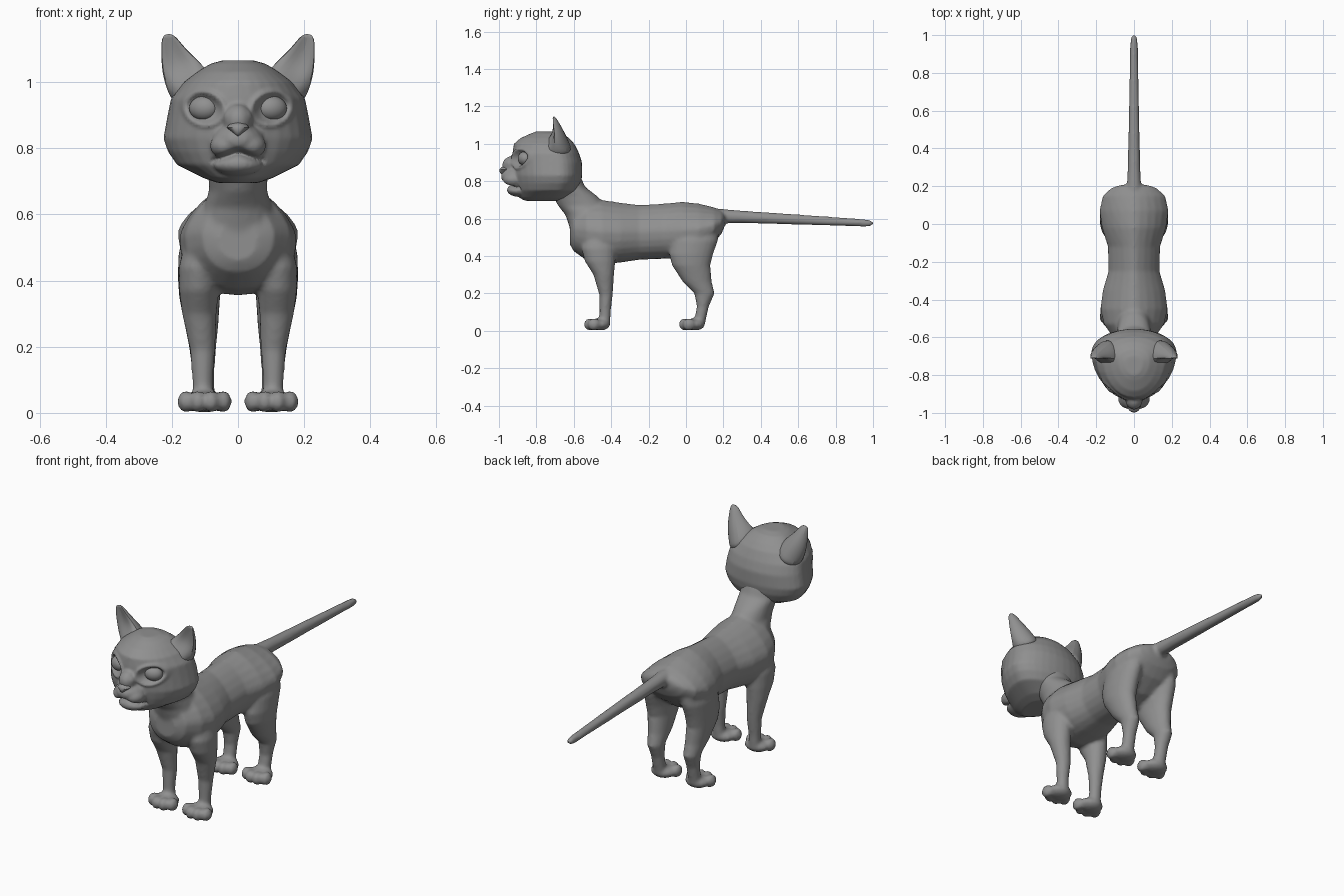
import bpy, bmesh, math
from mathutils import Vector, Matrix

if "Cube" in bpy.data.objects:
    bpy.data.objects.remove(bpy.data.objects["Cube"])

grey = bpy.data.materials.new("grey_fur")
grey.diffuse_color = (0.28, 0.28, 0.28, 1)
grey.use_nodes = True
grey.node_tree.nodes["Principled BSDF"].inputs["Base Color"].default_value = grey.diffuse_color


def spow(v, n):
    return math.copysign(abs(v) ** (2 / n), v)


def loft(bm, rings):
    """Skin a list of point rings and cap both ends."""
    rows = [[bm.verts.new(p) for p in r] for r in rings]
    n = len(rows[0])
    for a, b in zip(rows, rows[1:]):
        for i in range(n):
            j = (i + 1) % n
            bm.faces.new((a[i], a[j], b[j], b[i]))
    bm.faces.new(rows[0][::-1])
    bm.faces.new(rows[-1])


def ring_y(y, z0, z1, w, top=2.0, n=24):
    """Upright ring across y, with its own roundness on the upper half."""
    zc, h, pts = (z0 + z1) / 2, (z1 - z0) / 2, []
    for i in range(n):
        a = 2 * math.pi * i / n
        e = top if math.sin(a) > 0 else 2.2
        pts.append((w * spow(math.cos(a), e), y, zc + h * spow(math.sin(a), e)))
    return pts


def ring_z(z, x, w, y0, y1, back=0.5, n=24):
    """Level ring; back is how far from front to rear the widest point lies."""
    yc, pts = y0 + (y1 - y0) * back, []
    for i in range(n):
        a = 2 * math.pi * i / n
        d = (y1 - yc) if math.sin(a) > 0 else (yc - y0)
        pts.append((x + w * math.cos(a), yc + d * math.sin(a), z))
    return pts


def ball(bm, c, r, tilt=0.0):
    m = Matrix.Translation(c) @ Matrix.Rotation(tilt, 4, 'Z') @ Matrix.Diagonal((*r, 1))
    bmesh.ops.create_uvsphere(bm, u_segments=20, v_segments=12, radius=1, matrix=m)


def finish(name, bm, voxel=0, smooth=0, angle=60):
    bmesh.ops.recalc_face_normals(bm, faces=bm.faces)
    me = bpy.data.meshes.new(name)
    bm.to_mesh(me)
    bm.free()
    ob = bpy.data.objects.new(name, me)
    bpy.context.collection.objects.link(ob)
    bpy.ops.object.select_all(action='DESELECT')
    ob.select_set(True)
    bpy.context.view_layer.objects.active = ob
    if voxel:
        # Fuse overlapping volumes into one skin and relax it
        m = ob.modifiers.new("fuse", 'REMESH')
        m.mode, m.voxel_size = 'VOXEL', voxel
        bpy.ops.object.modifier_apply(modifier="fuse")
        s = ob.modifiers.new("relax", 'SMOOTH')
        s.factor, s.iterations = 0.5, smooth
        bpy.ops.object.modifier_apply(modifier="relax")
    ob.data.materials.clear()
    ob.data.materials.append(grey)
    bpy.ops.object.shade_smooth_by_angle(angle=math.radians(angle))
    return ob


# Body: torso, neck, legs, paws and tail fused together
bm = bmesh.new()
torso = [(-.62, .46, .60, .06), (-.60, .425, .66, .11), (-.53, .375, .70, .16),
         (-.45, .355, .70, .178), (-.35, .365, .685, .165), (-.25, .38, .673, .135),
         (-.12, .385, .68, .138), (-.02, .385, .69, .17), (.07, .41, .68, .183),
         (.15, .47, .66, .165), (.19, .52, .645, .12), (.207, .56, .63, .07)]
loft(bm, [ring_y(*t, top=1.5) for t in torso])
neck = [(.50, .13, -.61, -.40), (.56, .13, -.625, -.40), (.62, .105, -.645, -.41),
        (.67, .088, -.685, -.43), (.72, .09, -.71, -.475), (.77, .10, -.73, -.54),
        (.83, .11, -.75, -.565)]
loft(bm, [ring_z(z, 0, w, a, b) for z, w, a, b in neck])
tail = [(.12, .61, .045), (.22, .612, .037), (.30, .609, .033), (.60, .595, .027),
        (.95, .577, .020), (.985, .575, .017), (1.0, .574, .009)]
loft(bm, [ring_y(y, z - r, z + r, r) for y, z, r in tail])
front_leg = [(.52, .10, .06, -.55, -.38), (.44, .115, .064, -.56, -.375),
             (.37, .118, .06, -.54, -.378), (.30, .117, .052, -.495, -.385),
             (.19, .107, .038, -.463, -.392), (.10, .107, .031, -.462, -.403),
             (.03, .105, .031, -.465, -.405)]
hind_leg = [(.56, .10, .06, -.05, .18), (.48, .112, .068, -.08, .17),
            (.41, .116, .066, -.09, .145), (.35, .116, .062, -.075, .13),
            (.26, .11, .05, -.016, .138), (.20, .107, .041, .045, .153),
            (.13, .105, .034, .058, .122), (.03, .103, .033, .04, .10)]
for s in (-1, 1):
    for leg, y in ((front_leg, -.462), (hind_leg, .045)):
        loft(bm, [ring_z(z, s * x, w, a, b) for z, x, w, a, b in leg])
        ball(bm, (s * .102, y, .034), (.066, .056, .033))
        for dx, dy in ((-.056, -.03), (-.02, -.05), (.02, -.05), (.056, -.03)):
            ball(bm, (s * .101 + dx, y + dy, .034), (.026, .034, .033))
body = finish("body", bm, 0.01, 3)
for v in body.data.vertices:
    v.co.z = max(v.co.z, 0.003)

# Head: skull, brow bridge, muzzle and chin fused together
bm = bmesh.new()
skull = [(.695, .06, -.86, -.68), (.71, .105, -.89, -.63), (.75, .185, -.905, -.58),
         (.79, .212, -.915, -.562), (.83, .226, -.922, -.555), (.90, .213, -.928, -.556),
         (.95, .203, -.928, -.572), (1.0, .165, -.92, -.597), (1.03, .125, -.885, -.625),
         (1.055, .085, -.83, -.66), (1.066, .045, -.80, -.70)]
loft(bm, [ring_z(z, 0, w, a, b, .667, 32) for z, w, a, b in skull])
ball(bm, (0, -.925, .885), (.045, .058, .05))
ball(bm, (0, -.89, .825), (.08, .10, .055))
for s in (-1, 1):
    ball(bm, (s * .035, -.92, .808), (.05, .058, .04))
ball(bm, (0, -.89, .752), (.075, .068, .036))
head = finish("head", bm, 0.008, 3)
for v in head.data.vertices:
    x, y, z = abs(v.co.x), v.co.y, v.co.z
    if y < -.78:
        # Hollow eye sockets with raised lids
        d = math.hypot((x - .103) / .052, (z - .921 - .1 * (x - .103)) / .043)
        v.co.y += .026 * max(0, 1 - d ** 4) - .010 * math.exp(-((d - 1.2) / .16) ** 2)
        # Mouth crease, arched up in the middle
        if x < .085:
            lip = .789 - .36 * x
            v.co.y += .032 * math.exp(-((z - lip) / .009) ** 2) * (1 - (x / .085) ** 4)

# Eyes
bm = bmesh.new()
for s in (-1, 1):
    ball(bm, (s * .103, -.864, .921), (.046, .034, .037), s * .35)
finish("eyes", bm)

# Nose: wedge narrowing downward
bm = bmesh.new()
nose = [(.836, .006, -.985, -.94), (.845, .014, -.995, -.94), (.862, .034, -.998, -.93),
        (.872, .028, -.99, -.92), (.880, .012, -.975, -.92)]
loft(bm, [ring_z(z, 0, w, a, b, .5, 16) for z, w, a, b in nose])
finish("nose", bm)

# Ears: outer edge, two back points, inner edge and front hollow at each level
levels = [
    [(.185, -.70, .91), (.19, -.62, .92), (.10, -.58, .96), (.05, -.73, 1.02), (.12, -.83, .95)],
    [(.225, -.71, .97), (.21, -.64, .97), (.12, -.60, 1.01), (.075, -.735, 1.06), (.145, -.755, .98)],
    [(.243, -.715, 1.03), (.22, -.65, 1.04), (.15, -.635, 1.06), (.115, -.73, 1.085), (.17, -.695, 1.03)],
    [(.240, -.72, 1.09), (.225, -.675, 1.10), (.18, -.67, 1.11), (.158, -.725, 1.115), (.197, -.69, 1.075)],
    [(.236, -.722, 1.15), (.226, -.70, 1.15), (.204, -.70, 1.152), (.190, -.722, 1.15), (.212, -.705, 1.14)],
]
bm = bmesh.new()
for s in (-1, 1):
    loft(bm, [[(s * x, y, z) for x, y, z in lv] for lv in levels])
ears = finish("ears", bm)
sub = ears.modifiers.new("rounding", 'SUBSURF')
sub.levels = sub.render_levels = 2
